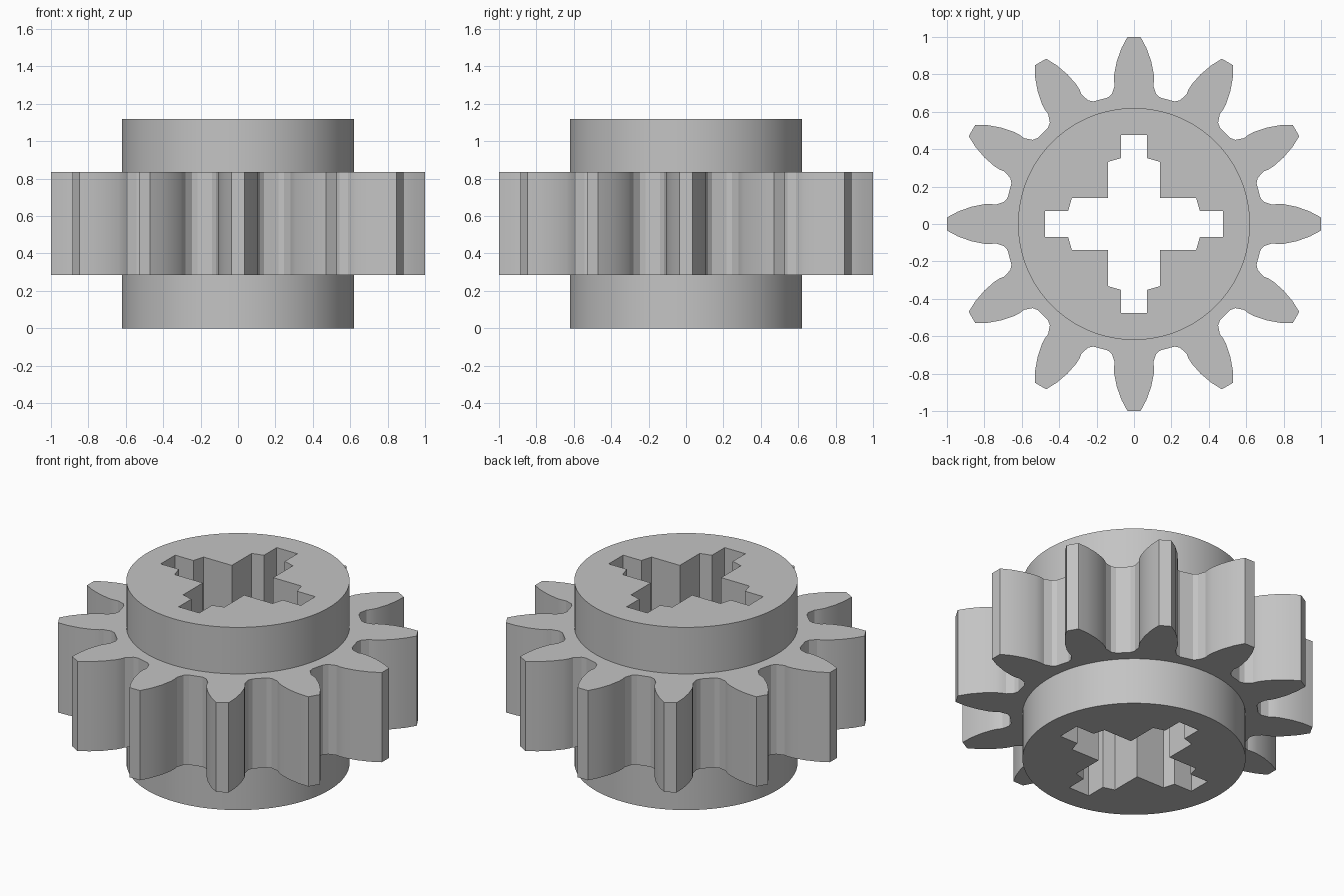
import bpy, bmesh
from math import cos, sin, pi, radians

cube = bpy.data.objects.get("Cube")
if cube:
    bpy.data.objects.remove(cube, do_unlink=True)

HUB_R, HEIGHT = 0.62, 1.12
GEAR_LOW, GEAR_HIGH = 0.285, 0.835
TEETH = 12


def repeat_around(half, count):
    """Mirror half a sector across its axis and repeat it around z."""
    sector = [(x, -y) for x, y in half] + [(x, y) for x, y in reversed(half)]
    points = []
    for i in range(count):
        c, s = cos(2 * pi * i / count), sin(2 * pi * i / count)
        points += [(x * c - y * s, x * s + y * c) for x, y in sector]
    return points


# Half of one tooth from root to tip, and half of one axle-hole arm
half_tooth = [(0.676, 0.14), (0.695, 0.118), (0.74, 0.103), (0.765, 0.107),
              (0.80, 0.106), (0.87, 0.092), (0.94, 0.067), (1.0, 0.035)]
half_arm = [(0.14, 0.14), (0.332, 0.14), (0.352, 0.07), (0.475, 0.07)]
teeth = repeat_around(half_tooth, TEETH)
# Neighbouring arms share their inner corner, so keep it once
hole = repeat_around(half_arm, 4)
hole = [p for i, p in enumerate(hole) if i % 8 != 7]
circle = [(HUB_R * cos(2 * pi * i / 96), HUB_R * sin(2 * pi * i / 96))
          for i in range(96)]

bm = bmesh.new()


def ring(points, z):
    verts = [bm.verts.new((x, y, z)) for x, y in points]
    edges = [bm.edges.new((v, verts[i - 1])) for i, v in enumerate(verts)]
    return verts, edges


def wall(low, high):
    a, b = low[0], high[0]
    for i in range(len(a)):
        bm.faces.new((a[i - 1], a[i], b[i], b[i - 1]))


def flat(outer, inner):
    bmesh.ops.triangle_fill(bm, edges=outer[1] + inner[1], use_beauty=True)


# Rings for the hub, toothed flange and axle hole
hub = [ring(circle, z) for z in (0, GEAR_LOW, GEAR_HIGH, HEIGHT)]
flange = [ring(teeth, z) for z in (GEAR_LOW, GEAR_HIGH)]
axle = [ring(hole, z) for z in (0, HEIGHT)]

# Flat end faces and flange faces
flat(hub[0], axle[0])
flat(hub[3], axle[1])
flat(flange[0], hub[1])
flat(flange[1], hub[2])

# Upright walls
wall(hub[0], hub[1])
wall(hub[2], hub[3])
wall(*flange)
wall(*axle)
bmesh.ops.recalc_face_normals(bm, faces=bm.faces[:])

mesh = bpy.data.meshes.new("gear_wheel")
bm.to_mesh(mesh)
bm.free()
gear = bpy.data.objects.new("gear_wheel", mesh)
bpy.context.collection.objects.link(gear)

# Plain grey material
grey = bpy.data.materials.new("light_grey")
grey.use_nodes = True
colour = (0.55, 0.55, 0.55, 1)
grey.diffuse_color = colour
grey.node_tree.nodes["Principled BSDF"].inputs["Base Color"].default_value = colour
mesh.materials.append(grey)

bpy.ops.object.select_all(action='DESELECT')
gear.select_set(True)
bpy.context.view_layer.objects.active = gear
bpy.ops.object.shade_smooth_by_angle(angle=radians(25))
